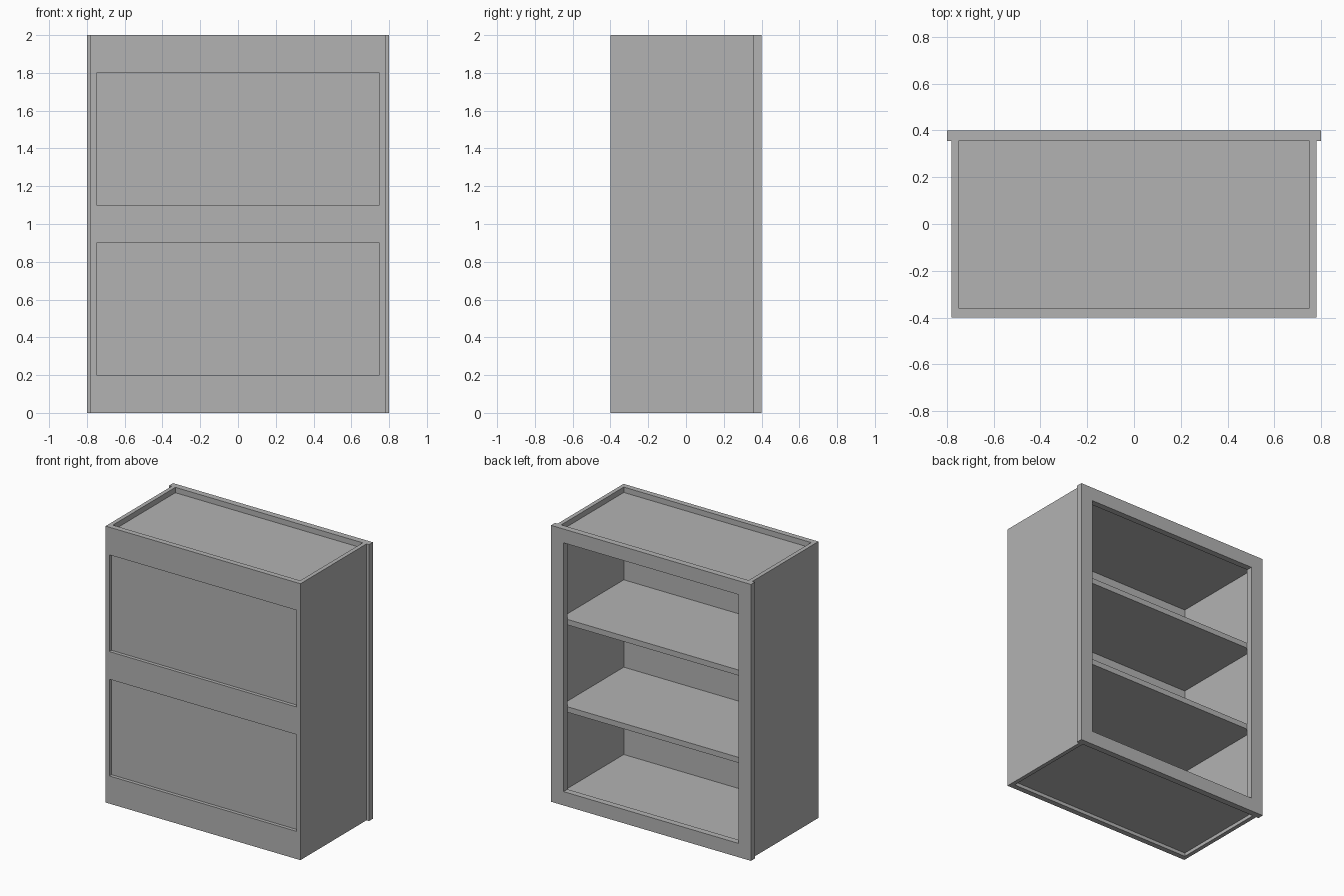
import bpy

cube = bpy.data.objects.get("Cube")
if cube:
    bpy.data.objects.remove(cube, do_unlink=True)

# One plain grey finish for the whole cabinet
grey = bpy.data.materials.new("plain_grey")
grey.use_nodes = True
colour = (0.45, 0.45, 0.45, 1)
grey.diffuse_color = colour
grey.node_tree.nodes["Principled BSDF"].inputs["Base Color"].default_value = colour


def box(name, x, y, z):
    """Box from (low, high) pairs along each axis."""
    bpy.ops.mesh.primitive_cube_add(size=1)
    ob = bpy.context.object
    ob.name = name
    ob.location = [(a + b) / 2 for a, b in (x, y, z)]
    ob.scale = [b - a for a, b in (x, y, z)]
    bpy.ops.object.transform_apply(location=True, rotation=False, scale=True)
    ob.data.materials.append(grey)
    return ob


def cut(ob, x, y, z):
    """Remove a box-shaped opening from a part."""
    cutter = box("cutter", x, y, z)
    cutter.hide_render = True
    mod = ob.modifiers.new("opening", "BOOLEAN")
    mod.operation = "DIFFERENCE"
    mod.solver = "EXACT"
    mod.object = cutter
    bpy.context.view_layer.objects.active = ob
    bpy.ops.object.modifier_apply(modifier=mod.name)
    bpy.data.objects.remove(cutter, do_unlink=True)


OUTER, INNER, HEIGHT = 0.78, 0.75, 2.0
FRONT, WALL, FRAME, BACK = -0.4, -0.36, 0.355, 0.4
RECESS = 0.025

# Front panel with two shallow rectangular recesses
front = box("front_panel", (-OUTER, OUTER), (FRONT, WALL), (0, HEIGHT))
for low in (0.2, 1.1):
    cut(front, (-INNER, INNER), (FRONT - 0.1, FRONT + RECESS), (low, low + 0.7))

# Side panels
for name, s in (("left_side", 1), ("right_side", -1)):
    box(name, sorted((s * INNER, s * OUTER)), (WALL, FRAME), (0, HEIGHT))

# Slightly wider frame around the open back
frame = box("back_frame", (-0.8, 0.8), (FRAME, BACK), (0, HEIGHT))
cut(frame, (-0.7, 0.7), (FRAME - 0.1, BACK + 0.1), (0.1, 1.9))

# Bottom, two shelves and top, evenly spaced and set inside the walls
for i, name in enumerate(("bottom", "lower_shelf", "upper_shelf", "top")):
    z = 0.025 + i * 0.632
    box(name, (-INNER, INNER), (WALL, FRAME), (z, z + 0.04))
